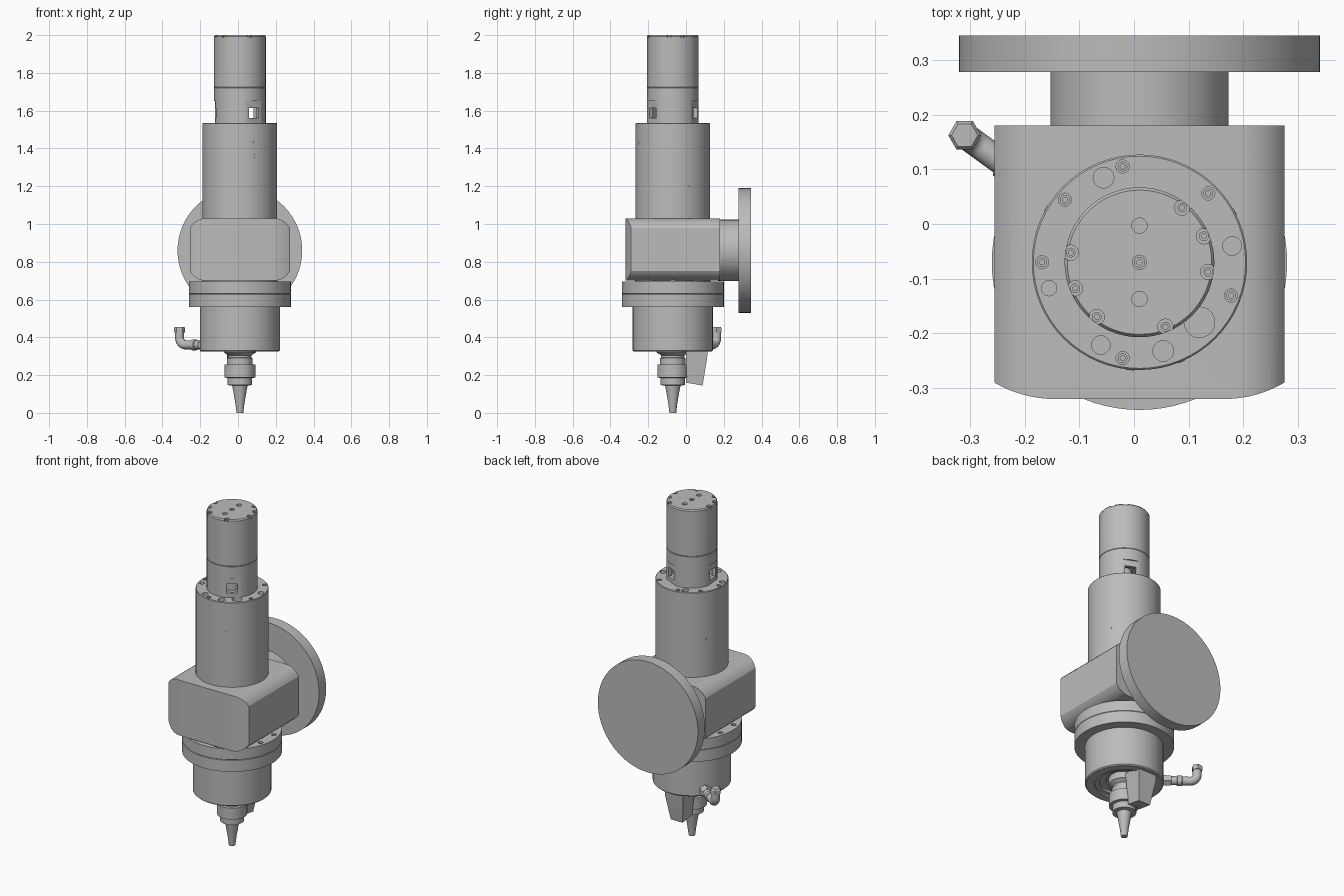
import bpy, bmesh
from math import sin, cos, pi, radians, atan2, hypot
from mathutils import Matrix, Vector

if "Cube" in bpy.data.objects:
    bpy.data.objects.remove(bpy.data.objects["Cube"])

AX, AY = 0.01, -0.07          # spindle axis
BZ = 0.86                     # mounting flange axis height
parts = []

steel = bpy.data.materials.new("machined_grey")
steel.use_nodes = True
steel.diffuse_color = (0.5, 0.5, 0.5, 1)
steel.node_tree.nodes["Principled BSDF"].inputs["Base Color"].default_value = (0.5, 0.5, 0.5, 1)


def finish(name, bm, matrix=Matrix()):
    bmesh.ops.recalc_face_normals(bm, faces=bm.faces)
    me = bpy.data.meshes.new(name)
    bm.to_mesh(me)
    bm.free()
    me.transform(matrix)
    me.materials.append(steel)
    ob = bpy.data.objects.new(name, me)
    bpy.context.collection.objects.link(ob)
    parts.append(ob)
    return ob


def spin_into(bm, profile, sides, matrix=Matrix()):
    """Revolve (radius, z) points about z; ends on the axis are capped."""
    rings = [[bm.verts.new(matrix @ Vector((r * cos(2 * pi * i / sides), r * sin(2 * pi * i / sides), z)))
              for i in range(sides)] for r, z in profile]
    for a, b in zip(rings, rings[1:]):
        for i in range(sides):
            j = (i + 1) % sides
            bm.faces.new((a[i], a[j], b[j], b[i]))
    bm.faces.new(rings[0])
    bm.faces.new(rings[-1])


def lathe(name, profile, sides=64, matrix=Matrix.Translation((AX, AY, 0))):
    bm = bmesh.new()
    spin_into(bm, profile, sides, matrix)
    return finish(name, bm)


def prism(name, outline, depth, matrix):
    """Extrude a flat outline along local z."""
    bm = bmesh.new()
    face = bm.faces.new([bm.verts.new((x, y, 0)) for x, y in outline])
    top = bmesh.ops.extrude_face_region(bm, geom=[face])["geom"]
    bmesh.ops.translate(bm, vec=(0, 0, depth), verts=[v for v in top if isinstance(v, bmesh.types.BMVert)])
    return finish(name, bm, matrix)


def carve(ob, cutter, operation="DIFFERENCE"):
    cutter.hide_render = True
    mod = ob.modifiers.new("cut", "BOOLEAN")
    mod.object, mod.operation, mod.solver = cutter, operation, "EXACT"
    bpy.context.view_layer.update()
    graph = bpy.context.evaluated_depsgraph_get()
    result = bpy.data.meshes.new_from_object(ob.evaluated_get(graph))
    ob.modifiers.clear()
    ob.data = result
    parts.remove(cutter)
    bpy.data.objects.remove(cutter)


def polar(angle, radius, z):
    a = radians(angle)
    return Matrix.Translation((AX + radius * cos(a), AY + radius * sin(a), z))


def holes(name, specs, z, depth):
    bm = bmesh.new()
    for angle, radius, size in specs:
        spin_into(bm, [(size, -depth), (size, 0.01)], 20, polar(angle, radius, z))
    return finish(name, bm)


def screws(name, angles, radius, z, size=0.009):
    bm = bmesh.new()
    head = [(size, -0.01), (size, 0.003), (size * 0.5, 0.003), (size * 0.5, -0.004)]
    for a in angles:
        spin_into(bm, head, 12, polar(a, radius, z))
    return finish(name, bm)


def corner(w, d, n=8):
    """Arc tangent to the top edge, dropping d over width w."""
    r = (w * w + d * d) / (2 * d)
    end = atan2(w, r - d)
    return [(r * sin(end * i / n), r * cos(end * i / n) - r) for i in range(n + 1)]


# Motor cap with bolted lid
cap = lathe("motor_cap", [(0.137, 1.655), (0.137, 1.72), (0.1355, 1.722), (0.137, 1.724),
                          (0.137, 1.993), (0.132, 2.0)])
cap_bolts = [52, 22, -8, -68, -128, -158, 172]
carve(cap, holes("cap_holes", [(a, 0.127, 0.014) for a in cap_bolts] +
                 [(90, 0.067, 0.014), (-90, 0.067, 0.014), (0, 0, 0.013)], 2.0, 0.012))
screws("cap_screws", cap_bolts, 0.127, 1.992)
screws("cap_centre_screw", [0], 0, 1.992, 0.01)

# Windowed coupling neck around a drive shaft
neck = lathe("coupling_neck", [(0.137, 1.53), (0.137, 1.656)])
carve(neck, lathe("neck_bore", [(0.112, 1.5), (0.112, 1.7)]))
for a in (65, 185, 305):
    turn = Matrix.Translation((AX, AY, 0)) @ Matrix.Rotation(radians(a), 4, "Z")
    for x, w, lo, hi in ((0.129, 0.05, 1.5, 1.652), (0.08, 0.03, 1.56, 1.615)):
        carve(neck, prism("neck_window", [(x, -w), (0.2, -w), (0.2, w), (x, w)], hi - lo,
                          turn @ Matrix.Translation((0, 0, lo))))
lathe("drive_shaft", [(0.04, 1.52), (0.04, 1.66)], 32)

# Main sleeve with drilled top face
sleeve = lathe("spindle_sleeve", [(0.197, 1.02), (0.197, 1.532), (0.194, 1.535)])
sleeve_bolts = [100, 45, -20, -100, 180, 140]
big = [(113, 0.168, 0.019), (-164, 0.172, 0.014), (10, 0.172, 0.017), (-115, 0.167, 0.017),
       (-75, 0.168, 0.019), (-45, 0.155, 0.028)]
carve(sleeve, holes("sleeve_holes", big + [(a, 0.178, 0.012) for a in sleeve_bolts], 1.535, 0.03))
screws("sleeve_screws", sleeve_bolts, 0.178, 1.528)

# Small side plugs on the sleeve
for a, z in ((-67, 1.43), (-67, 1.36), (-95, 1.2), (28, 1.2), (150, 1.25)):
    turn = Matrix.Rotation(radians(a), 4, "Z") @ Matrix.Rotation(pi / 2, 4, "Y")
    lathe("sleeve_plug", [(0.007, -0.005), (0.007, 0.001)], 12, polar(a, 0.197, z) @ turn)

# Gear housing: rounded section along y, trimmed by a plan with eased front corners
hw, hh, fy = 0.265, 0.165, -0.32
arc = [(hw - 0.085 + x, hh + z) for x, z in corner(0.085, 0.05)]
half = arc + [(x, -z) for x, z in reversed(arc)]
section = half + [(-x, z) for x, z in reversed(half)]
along_y = Matrix.Rotation(pi / 2, 4, "X")
housing = prism("gear_housing", section, 0.6, Matrix.Translation((AX, 0.18, BZ + 0.005)) @ along_y)
ease = [(hw - 0.11 + x, fy - y) for x, y in corner(0.11, 0.03)]
plan = ease + [(hw, 0.3), (-hw, 0.3)] + [(-x, y) for x, y in reversed(ease)]
carve(housing, prism("housing_plan", plan, 1, Matrix.Translation((AX, 0, 0.4))), "INTERSECT")

# Rear mounting flange
rear = Matrix.Translation((AX, 0, BZ)) @ Matrix.Rotation(-pi / 2, 4, "X")
lathe("flange_neck", [(0.163, 0.17), (0.163, 0.285)], 64, rear)
lathe("mounting_flange", [(0.33, 0.278), (0.33, 0.345)], 96, rear)

# Lower flange and nose
lathe("lower_spacer", [(0.2, 0.68), (0.2, 0.71)])
lower = lathe("lower_flange", [(0.27, 0.56), (0.27, 0.628), (0.268, 0.63), (0.27, 0.632), (0.27, 0.695)], 80)
flange_bolts = list(range(15, 375, 30))
carve(lower, holes("flange_holes", [(a, 0.24, 0.014) for a in flange_bolts], 0.695, 0.02))
screws("flange_screws", flange_bolts, 0.24, 0.685, 0.011)
lathe("nose_body", [(0.1, 0.37), (0.1, 0.35), (0.135, 0.35), (0.135, 0.335), (0.16, 0.335), (0.16, 0.325),
                    (0.206, 0.325), (0.212, 0.331), (0.212, 0.57)])

# Tool holder and tapered tip
lathe("tool_holder", [(0.085, 0.36), (0.085, 0.32), (0.062, 0.305), (0.062, 0.292), (0.068, 0.29), (0.068, 0.257),
                      (0.082, 0.255), (0.082, 0.187), (0.065, 0.185), (0.065, 0.147), (0.04, 0.145)], 40)
lathe("tool_tip", [(0.042, 0.15), (0.036, 0.12), (0.024, 0.05), (0.018, 0)], 32)

# Tapered guard behind the tool
guard = prism("nozzle_guard", [(0, 0.345), (0.115, 0.345), (0.112, 0.29), (0.088, 0.145), (0, 0.16)], 0.12,
              Matrix.Translation((AX - 0.07, 0, 0)) @ Matrix(((0, 0, 1, 0), (1, 0, 0, 0), (0, 1, 0, 0), (0, 0, 0, 1))))
for v in guard.data.vertices:
    v.co.x = AX - 0.01 + (v.co.x - AX + 0.01) * (0.65 + 0.35 * min(1, (v.co.z - 0.145) / 0.15))

# Coolant elbow: radial stub, bend, upright stub, with hex nuts
ang = radians(144)
out = Matrix.Translation((AX, AY, 0.36)) @ Matrix.Rotation(ang, 4, "Z") @ Matrix.Rotation(pi / 2, 4, "Y")
lathe("elbow_nut", [(0.032, 0.2), (0.032, 0.25), (0.028, 0.255)], 6, out)
lathe("elbow_collar", [(0.024, 0.25), (0.024, 0.285), (0.029, 0.287), (0.029, 0.31), (0.022, 0.315)], 24, out)
bm = bmesh.new()
bend, tube = 0.04, 0.024
path = [(0.29, 0, 0)] + [(0.355 + bend * sin(t), bend - bend * cos(t), t)
                         for t in (pi / 2 * i / 8 for i in range(9))] + [(0.395, 0.07, pi / 2)]
rings = []
for r, h, t in path:
    ring = []
    for k in range(16):
        u, s = tube * cos(k * pi / 8), tube * sin(k * pi / 8)
        rr = r - u * sin(t)
        ring.append(bm.verts.new((AX + rr * cos(ang) - s * sin(ang), AY + rr * sin(ang) + s * cos(ang),
                                  0.36 + h + u * cos(t))))
    rings.append(ring)
for a, b in zip(rings, rings[1:]):
    for k in range(16):
        bm.faces.new((a[k], a[k - 1], b[k - 1], b[k]))
bm.faces.new(rings[0])
bm.faces.new(rings[-1])
finish("elbow_pipe", bm)
lathe("elbow_tip_nut", [(0.03, 0.425), (0.03, 0.448), (0.024, 0.456)], 6, polar(144, 0.395, 0))

# Smooth shading with sharp machined edges
bpy.ops.object.select_all(action="DESELECT")
for ob in parts:
    ob.select_set(True)
bpy.context.view_layer.objects.active = parts[0]
bpy.ops.object.shade_smooth_by_angle(angle=radians(28))
